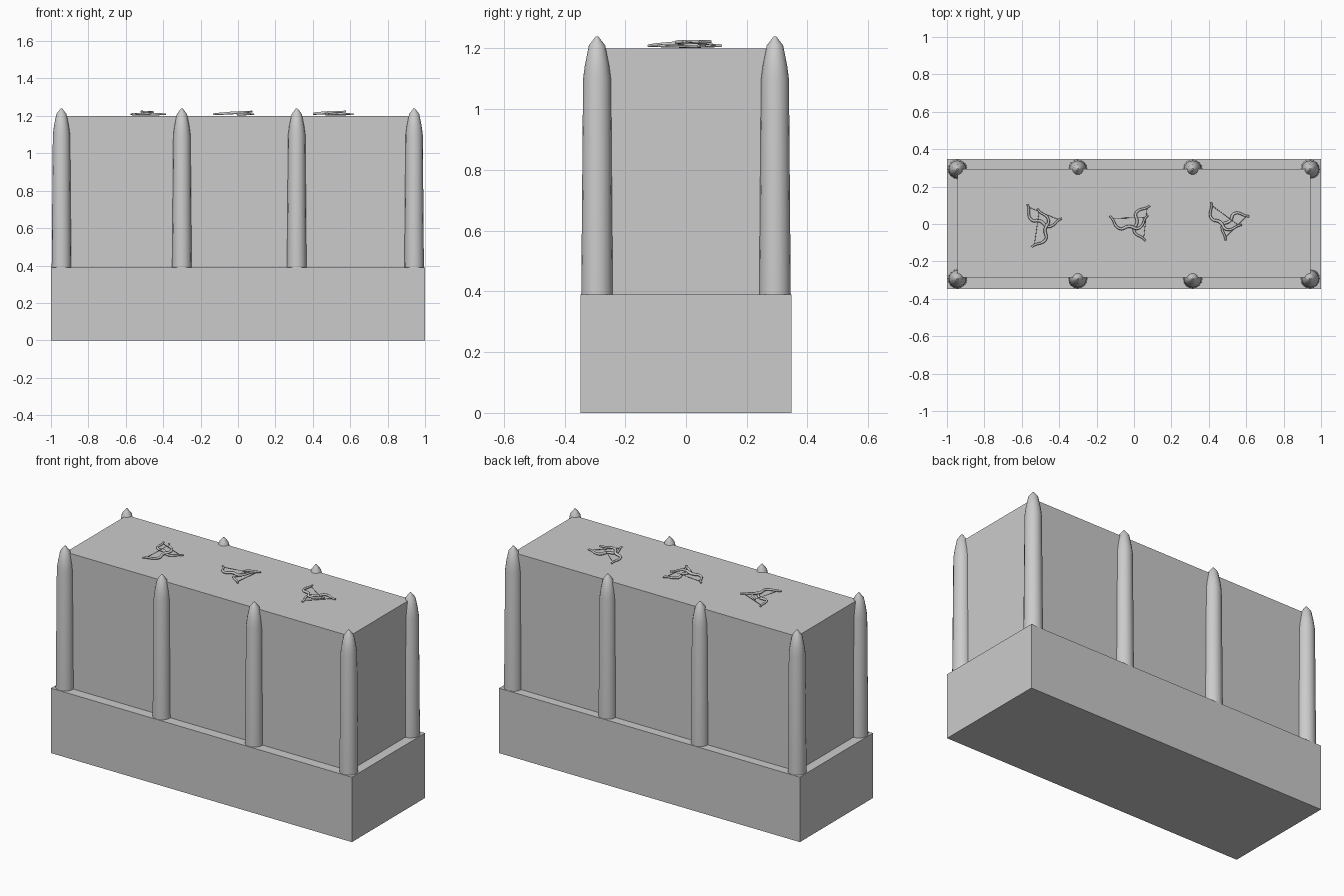
import bpy, bmesh, math
from mathutils import Vector

cube = bpy.data.objects.get("Cube")
if cube:
    bpy.data.objects.remove(cube, do_unlink=True)

stone = bpy.data.materials.new("plain grey")
stone.use_nodes = True
GREY = (0.6, 0.6, 0.6, 1)
stone.diffuse_color = GREY
stone.node_tree.nodes["Principled BSDF"].inputs["Base Color"].default_value = GREY


def add_object(name, data):
    obj = bpy.data.objects.new(name, data)
    bpy.context.collection.objects.link(obj)
    obj.data.materials.append(stone)
    return obj


def box(name, low, high):
    low, high = Vector(low), Vector(high)
    bm = bmesh.new()
    bmesh.ops.create_cube(bm, size=1)
    for v in bm.verts:
        v.co = (low + high) / 2 + v.co * (high - low)
    mesh = bpy.data.meshes.new(name)
    bm.to_mesh(mesh)
    bm.free()
    return add_object(name, mesh)


def post(name, x, y, profile, sides=16):
    """Closed turned post from (radius, height) pairs."""
    bm = bmesh.new()
    rings = []
    for r, z in profile:
        rings.append([bm.verts.new((x + r * math.cos(a), y + r * math.sin(a), z))
                      for a in (2 * math.pi * i / sides for i in range(sides))])
    for lower, upper in zip(rings, rings[1:]):
        for i in range(sides):
            j = (i + 1) % sides
            bm.faces.new((lower[i], lower[j], upper[j], upper[i]))
    bm.faces.new(rings[0][::-1])
    bm.faces.new(rings[-1])
    mesh = bpy.data.meshes.new(name)
    bm.to_mesh(mesh)
    bm.free()
    obj = add_object(name, mesh)
    bpy.ops.object.select_all(action='DESELECT')
    obj.select_set(True)
    bpy.context.view_layer.objects.active = obj
    bpy.ops.object.shade_smooth_by_angle(angle=math.radians(35))


def rod(name, points, thickness, radii=None):
    """Round rod along points, turned into a mesh."""
    curve = bpy.data.curves.new(name, 'CURVE')
    curve.dimensions = '3D'
    curve.bevel_depth = thickness
    curve.bevel_resolution = 1
    curve.resolution_u = 4
    curve.use_fill_caps = True
    spline = curve.splines.new('NURBS' if len(points) > 2 else 'POLY')
    spline.points.add(len(points) - 1)
    for i, p in enumerate(points):
        spline.points[i].co = (*p, 1)
        spline.points[i].radius = radii[i] if radii else 1
    if len(points) > 2:
        spline.order_u = 3
        spline.use_endpoint_u = True
    temp = bpy.data.objects.new(name + "_path", curve)
    bpy.context.collection.objects.link(temp)
    graph = bpy.context.evaluated_depsgraph_get()
    mesh = bpy.data.meshes.new_from_object(temp.evaluated_get(graph))
    bpy.data.objects.remove(temp, do_unlink=True)
    mesh.materials.clear()
    add_object(name, mesh)


# Half of a recurved bow: distance along from grip, depth from string, thickness
LIMB = [(0.12, 0.045, 1.1), (0.4, 0.062, 1), (0.7, 0.045, 0.9),
        (0.84, 0.0, 0.8), (1, -0.012, 0.7)]


def bow(name, start, end, side):
    a, b = Vector(start), Vector(end)
    middle, half = (a + b) / 2, (b - a) / 2
    out = Vector((-half.y, half.x, 0)).normalized() * side
    shape = [(-s, d, r) for s, d, r in reversed(LIMB)] + LIMB
    rod(name, [middle + half * s + out * d for s, d, r in shape],
        0.0075, [r for s, d, r in shape])
    rod(name + "_string", [middle - half * 0.88, middle + half * 0.88], 0.0015)


# Plinth and main block
box("plinth", (-1, -0.347, 0), (1, 0.347, 0.39))
box("main_block", (-0.943, -0.287, 0.39), (0.943, 0.293, 1.2))

# Tapered pointed posts along both long sides
POST = [(0.052, 0.385), (0.046, 1.1), (0.04, 1.145), (0.027, 1.21), (0.004, 1.24)]
for label, y in (("front", -0.293), ("back", 0.293)):
    for i, x in enumerate((-0.944, -0.3, 0.314, 0.942)):
        post(f"{label}_post_{i + 1}", x, y, POST)

# Pairs of bows on top: one flat, one leaning over it
LOW, HIGH = 1.209, 1.223
bow("right_flat_bow", (-0.575, 0.095, LOW), (-0.39, 0.018, LOW), -1)
bow("right_leaning_bow", (-0.535, -0.125, LOW), (-0.505, 0.08, HIGH), -1)
bow("middle_flat_bow", (0.072, 0.1, LOW), (0.05, -0.09, LOW), -1)
bow("middle_leaning_bow", (-0.13, 0.03, LOW), (0.075, 0.035, HIGH), -1)
bow("left_flat_bow", (0.61, 0.05, LOW), (0.48, -0.08, LOW), -1)
bow("left_leaning_bow", (0.405, 0.107, LOW), (0.57, -0.015, HIGH), -1)
